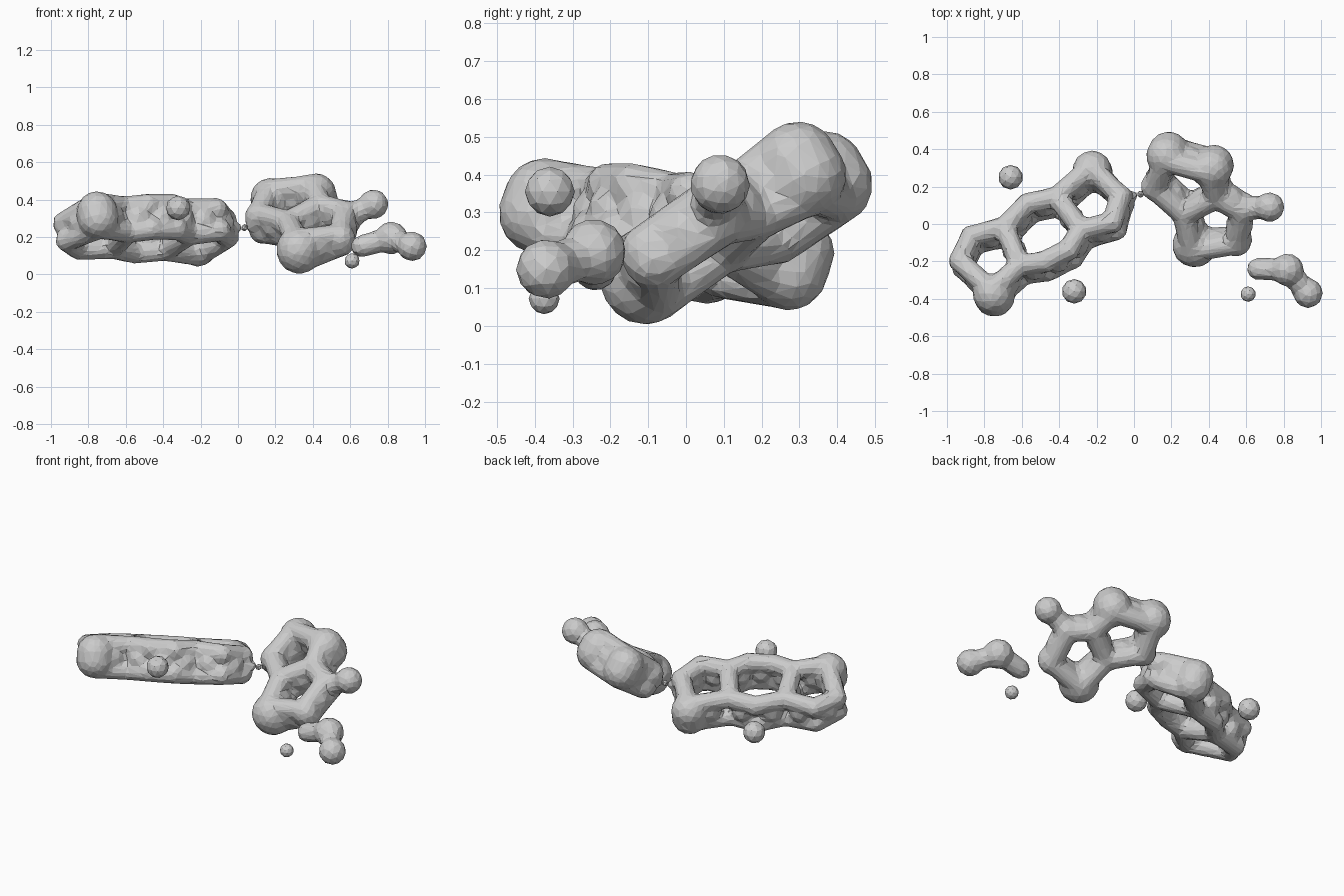
import bpy, bmesh
from mathutils import Vector, Matrix

cube = bpy.data.objects.get("Cube")
if cube:
    bpy.data.objects.remove(cube, do_unlink=True)

grey = bpy.data.materials.new("plain grey")
grey.use_nodes = True
grey.diffuse_color = (0.6, 0.6, 0.6, 1)
grey.node_tree.nodes["Principled BSDF"].inputs["Base Color"].default_value = (0.6, 0.6, 0.6, 1)


def ball(bm, centre, radius, detail=3):
    bmesh.ops.create_icosphere(bm, subdivisions=detail, radius=radius,
                               matrix=Matrix.Translation(centre))


def tube(bm, a, b, r1, r2):
    d = b - a
    turn = d.to_track_quat('Z', 'Y').to_matrix().to_4x4()
    bmesh.ops.create_cone(bm, cap_ends=True, segments=16, radius1=r1, radius2=r2,
                          depth=d.length, matrix=Matrix.Translation((a + b) / 2) @ turn)


def finish(bm, name, blend=True):
    mesh = bpy.data.meshes.new(name)
    bm.to_mesh(mesh)
    bm.free()
    mesh.materials.append(grey)
    obj = bpy.data.objects.new(name, mesh)
    bpy.context.collection.objects.link(obj)
    if blend:
        # fuse the lobes into one skin, then reduce to broad facets
        fuse = obj.modifiers.new("fuse", 'REMESH')
        fuse.mode = 'VOXEL'
        fuse.voxel_size = 0.014
        soft = obj.modifiers.new("soften", 'SMOOTH')
        soft.factor = 0.5
        soft.iterations = 6
        facets = obj.modifiers.new("facets", 'DECIMATE')
        facets.ratio = 0.1


def ring_system(nodes, bonds, normal, width):
    """Rings of stacked tube pairs, joined mid-bond and pierced at the small nodes."""
    normal = Vector(normal).normalized()
    bm = bmesh.new()
    place = {k: Vector(v[:3]) for k, v in nodes.items()}
    for key, (x, y, z, r, tall) in nodes.items():
        for side in (-1, 1):
            ball(bm, place[key] + normal * (tall - r) * side, r)
    for p, q in bonds.split():
        ends = [normal * (nodes[k][4] - width) for k in (p, q)]
        for side in (-1, 1):
            tube(bm, place[p] + ends[0] * side, place[q] + ends[1] * side, width, width)
        ball(bm, (place[p] + place[q]) / 2, width * 1.2)
    return bm, place


# Three fused rings on a tilted plane
flat_nodes = {
    'a': (-.925, -.215, .06, .11), 'b': (-.86, -.085, .06, .12), 'c': (-.68, -.04, .058, .13),
    'd': (-.56, .085, .06, .13), 'e': (-.40, .12, .058, .13), 'f': (-.22, .28, .105, .13),
    'g': (-.065, .13, .065, .115), 'h': (-.105, -.01, .06, .12), 'i': (-.27, -.055, .058, .13),
    'j': (-.34, -.16, .062, .13), 'k': (-.47, -.225, .062, .13), 'l': (-.60, -.245, .06, .13),
    'm': (-.75, -.38, .11, .13),
}
left_nodes = {k: (x, y, .17 * x - .36 * y + .307, r, tall)
              for k, (x, y, r, tall) in flat_nodes.items()}
bm, place = ring_system(left_nodes, "ab bc cd de ef fg gh hi ij jk kl lm ma lc ie",
                        (-.17, .36, 1), .056)
tube(bm, place['g'], Vector((.02, .16, .25)), .06, .015)
finish(bm, "triple_ring")

# Two fused rings with a side knob
right_nodes = {
    'a': (.18, .375, .39, .11, .13), 'b': (.42, .305, .415, .11, .13),
    'c': (.45, .165, .33, .075, .11), 'd': (.28, .075, .24, .075, .11),
    'e': (.125, .22, .275, .08, .12), 'f': (.58, .085, .305, .075, .095),
    'g': (.55, -.09, .185, .08, .09), 'h': (.325, -.11, .128, .12, .127),
}
bm, place = ring_system(right_nodes, "ab bc cd de ea cf fg gh hd", (-.3, -.59, 1), .062)
knob = Vector((.725, .09, .375))
tube(bm, place['f'], knob, .07, .055)
ball(bm, knob, .08)
tube(bm, place['e'], Vector((.05, .17, .25)), .08, .02)
finish(bm, "double_ring")

# Short bent chain
bm = bmesh.new()
links = [(Vector((.66, -.24, .15)), .058), (Vector((.82, -.245, .195)), .088),
         (Vector((.93, -.37, .15)), .08)]
for centre, radius in links:
    ball(bm, centre, radius)
for (p, r), (q, s) in zip(links, links[1:]):
    tube(bm, p, q, .06, .06)
finish(bm, "bent_chain")

# Loose beads
for name, centre, radius, detail in (
        ("front_bead", (-.32, -.36, .355), .066, 2),
        ("back_bead", (-.66, .25, .155), .066, 2),
        ("small_bead", (.61, -.375, .072), .041, 2),
        ("link_bead", (.035, .16, .25), .02, 1)):
    bm = bmesh.new()
    ball(bm, centre, radius, detail)
    finish(bm, name, blend=False)
